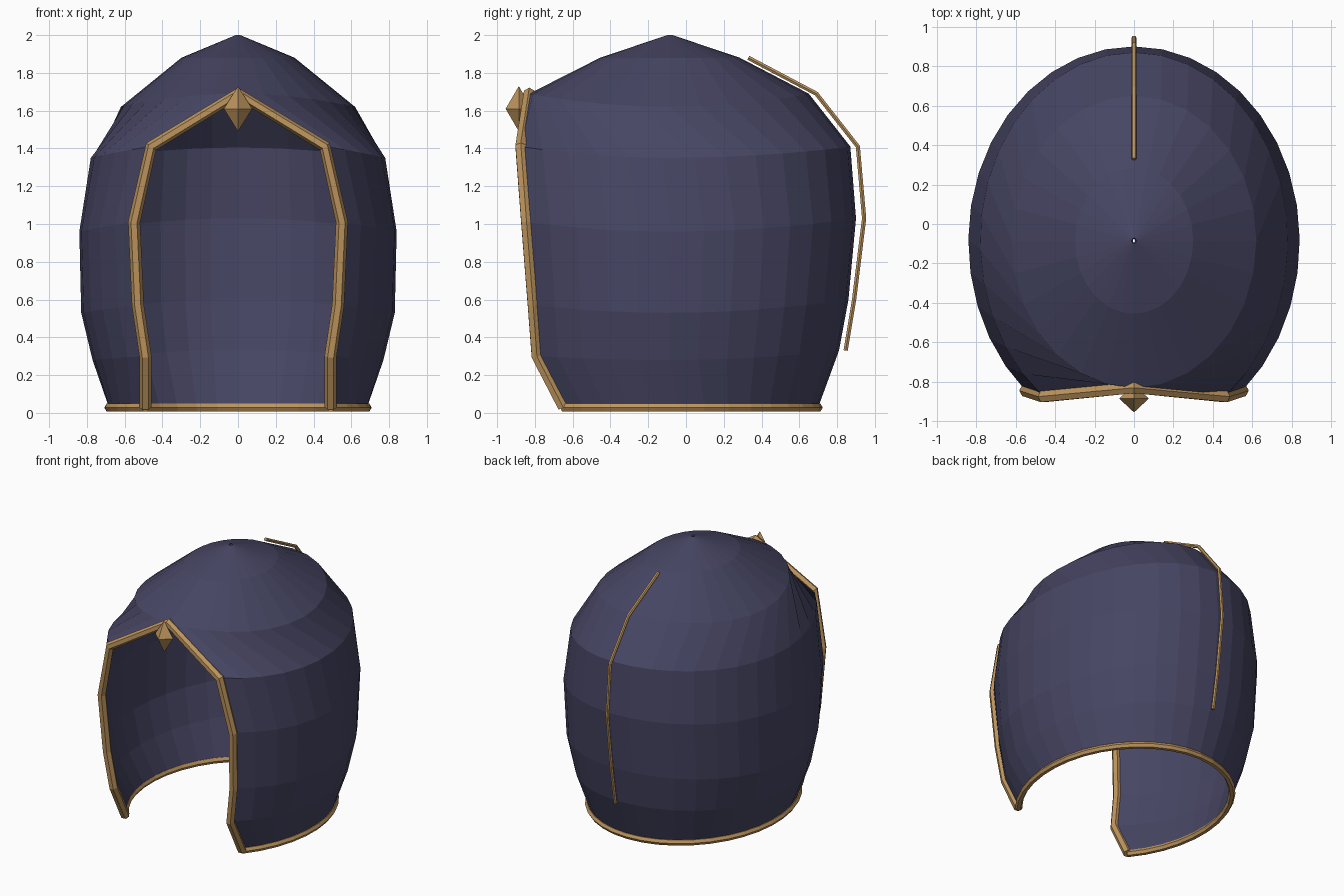
import bpy, bmesh
from math import sin, cos, asin, pi

if "Cube" in bpy.data.objects:
    bpy.data.objects.remove(bpy.data.objects["Cube"])


def material(name, rgb):
    m = bpy.data.materials.new(name)
    m.diffuse_color = (*rgb, 1)
    m.use_nodes = True
    m.node_tree.nodes["Principled BSDF"].inputs["Base Color"].default_value = m.diffuse_color
    return m


CLOTH = material("dusk blue cloth", (0.062, 0.06, 0.125))
GOLD = material("warm gold", (0.51, 0.30, 0.11))
CY = -0.085      # centre of every ring in y
COLS = 28        # faces around each ring

# rings: half width, back y, side z, back z, front edge (x, y, z)
RINGS = [
    (0.685, 0.70, 0.03, 0.03, (0.49, -0.65, 0.03)),
    (0.77, 0.81, 0.28, 0.33, (0.49, -0.79, 0.30)),
    (0.83, 0.86, 0.53, 0.60, (0.53, -0.81, 0.57)),
    (0.84, 0.90, 0.96, 1.03, (0.55, -0.845, 1.01)),
    (0.78, 0.87, 1.35, 1.41, (0.46, -0.875, 1.41)),
    (0.62, 0.65, 1.62, 1.69, (0.0, -0.83, 1.69)),
    (0.30, 0.285, 1.88, 1.88, (0.0, -0.455, 1.88)),
    (0.012, CY + 0.014, 2.0, 2.0, (0.0, CY - 0.014, 2.0)),
]


def ring_points(w, back, z_side, z_back, edge):
    """Oval arc from one edge of the face opening round the back to the other."""
    a0 = asin(edge[0] / w)
    front = (CY - edge[1]) / cos(a0)
    pts = []
    for i in range(COLS + 1):
        a = a0 + (2 * pi - 2 * a0) * i / COLS
        c = cos(a)
        if c > 0:
            y = CY - front * c
            z = z_side + (edge[2] - z_side) * min(1, (c / cos(a0)) ** 2)
        else:
            y = CY - (back - CY) * c
            z = z_side + (z_back - z_side) * c * c
        pts.append((w * sin(a), y, z))
    return pts


def tube(name, pts, radius):
    """Six-sided gold cord along a polyline."""
    cu = bpy.data.curves.new(name, 'CURVE')
    cu.dimensions = '3D'
    sp = cu.splines.new('POLY')
    sp.points.add(len(pts) - 1)
    for p, co in zip(sp.points, pts):
        p.co = (*co, 1)
    cu.bevel_depth = radius
    cu.bevel_resolution = 1
    cu.use_fill_caps = True
    sp.use_smooth = False
    cu.materials.append(GOLD)
    ob = bpy.data.objects.new(name, cu)
    bpy.context.collection.objects.link(ob)
    bpy.ops.object.select_all(action='DESELECT')
    bpy.context.view_layer.objects.active = ob
    ob.select_set(True)
    bpy.ops.object.convert(target='MESH')
    return bpy.context.object


# hood shell: rings joined by quads, closed over the brow
bm = bmesh.new()
rows = [[bm.verts.new(p) for p in ring_points(*r)] for r in RINGS]
for lo, hi in zip(rows, rows[1:]):
    for i in range(COLS):
        bm.faces.new((lo[i], lo[i + 1], hi[i + 1], hi[i]))
bmesh.ops.remove_doubles(bm, verts=bm.verts, dist=0.0005)
bmesh.ops.recalc_face_normals(bm, faces=bm.faces)
back_face = max(bm.faces, key=lambda f: f.calc_center_median().y)
if back_face.normal.y < 0:
    bmesh.ops.reverse_faces(bm, faces=bm.faces)
me = bpy.data.meshes.new("hood")
bm.to_mesh(me)
bm.free()
me.materials.append(CLOTH)
hood = bpy.data.objects.new("hood", me)
bpy.context.collection.objects.link(hood)
sol = hood.modifiers.new("cloth thickness", 'SOLIDIFY')
sol.thickness = 0.015
sol.offset = -1

# gold trim around the face opening, up one side and down the other
side = [r[4] for r in RINGS[:6]]
tube("face_trim", side + [(-x, y, z) for x, y, z in side[-2::-1]], 0.032)

# gold hem along the bottom edge
tube("hem_trim", [(x, y, 0.028) for x, y, z in ring_points(*RINGS[0])], 0.024)

# thin cord standing just off the back
tube("back_cord", [(0, 0.33, 1.88), (0, 0.69, 1.69), (0, 0.91, 1.41),
                   (0, 0.943, 1.03), (0, 0.89, 0.60), (0, 0.845, 0.33)], 0.013)

# brow gem: stretched octahedron
bm = bmesh.new()
top, bottom = bm.verts.new((0, -0.885, 1.73)), bm.verts.new((0, -0.885, 1.49))
belt = [bm.verts.new((0.075 * sin(k * pi / 2), -0.885 - 0.07 * cos(k * pi / 2), 1.61))
        for k in range(4)]
for k in range(4):
    a, b = belt[k], belt[(k + 1) % 4]
    bm.faces.new((a, b, top))
    bm.faces.new((b, a, bottom))
me = bpy.data.meshes.new("brow_gem")
bm.to_mesh(me)
bm.free()
me.materials.append(GOLD)
bpy.context.collection.objects.link(bpy.data.objects.new("brow_gem", me))
